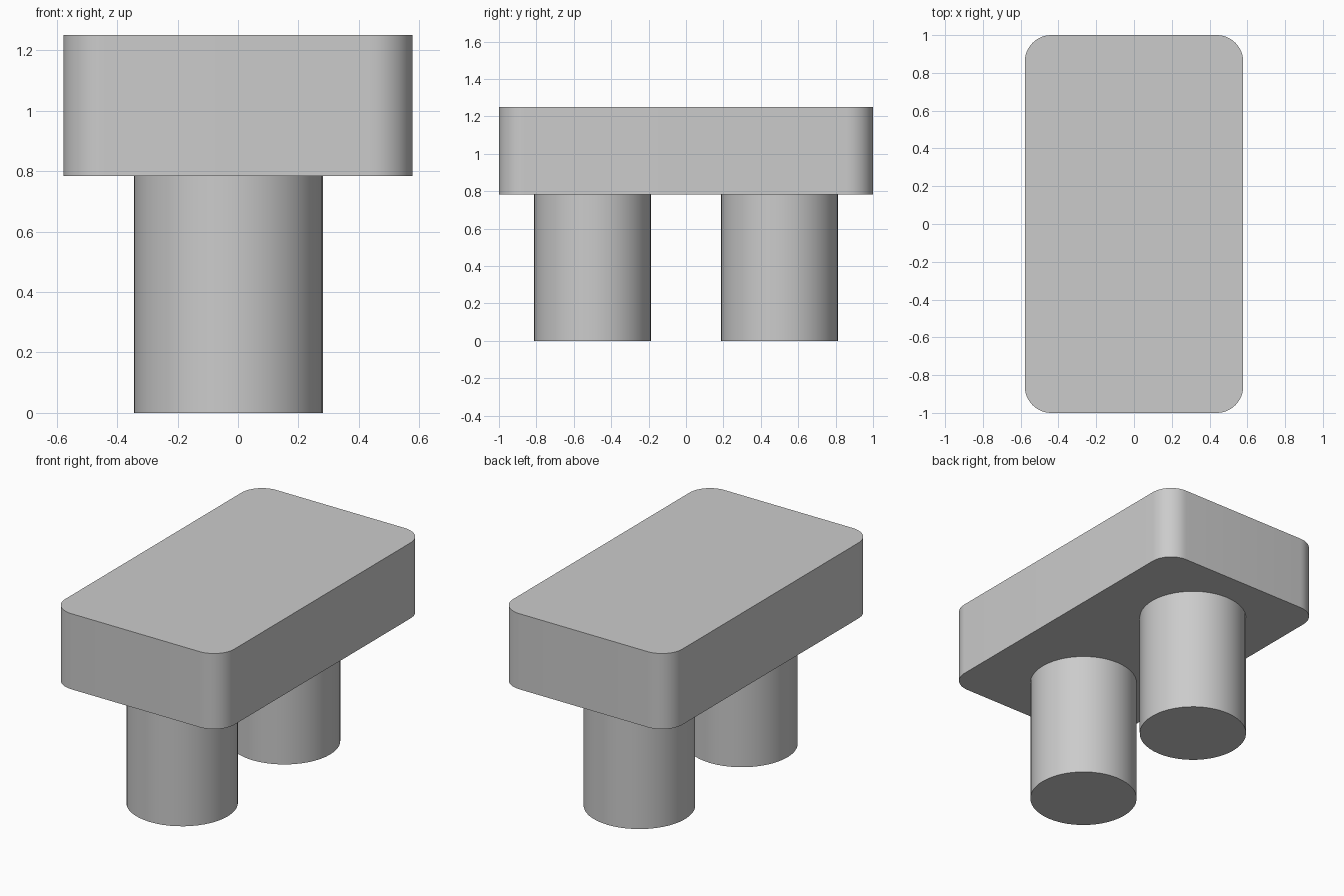
import bpy, bmesh, math

cube = bpy.data.objects.get("Cube")
if cube:
    bpy.data.objects.remove(cube, do_unlink=True)

grey = bpy.data.materials.new("light grey")
grey.use_nodes = True
colour = (0.6, 0.6, 0.6, 1)
grey.diffuse_color = colour
grey.node_tree.nodes["Principled BSDF"].inputs["Base Color"].default_value = colour

HALF_X, HALF_Y, CORNER = 0.578, 1.0, 0.14
BLOCK_BOTTOM, TOP = 0.783, 1.25
PEG_RADIUS, PEG_X, PEG_Y = 0.3125, -0.032, 0.5


def prism(name, outline, bottom, top):
    """Extrude a counter-clockwise outline into a smooth-sided solid."""
    bm = bmesh.new()
    base = bm.faces.new([bm.verts.new((x, y, bottom)) for x, y in outline])
    lid = bmesh.ops.extrude_face_region(bm, geom=[base], use_keep_orig=True)
    verts = [g for g in lid["geom"] if isinstance(g, bmesh.types.BMVert)]
    bmesh.ops.translate(bm, verts=verts, vec=(0, 0, top - bottom))
    bmesh.ops.recalc_face_normals(bm, faces=bm.faces)
    mesh = bpy.data.meshes.new(name)
    bm.to_mesh(mesh)
    bm.free()
    mesh.materials.append(grey)
    obj = bpy.data.objects.new(name, mesh)
    bpy.context.collection.objects.link(obj)
    bpy.ops.object.select_all(action="DESELECT")
    obj.select_set(True)
    bpy.context.view_layer.objects.active = obj
    bpy.ops.object.shade_smooth_by_angle(angle=math.radians(30))
    return obj


def arc(cx, cy, radius, start, sweep, count):
    """Points evenly spaced along an arc, in degrees."""
    angles = [math.radians(start + sweep * i / count) for i in range(count + 1)]
    return [(cx + radius * math.cos(a), cy + radius * math.sin(a)) for a in angles]


# Block with rounded upright corners
outline = []
for quarter, (sx, sy) in enumerate([(1, 1), (-1, 1), (-1, -1), (1, -1)]):
    outline += arc(sx * (HALF_X - CORNER), sy * (HALF_Y - CORNER),
                   CORNER, 90 * quarter, 90, 12)
prism("block", outline, BLOCK_BOTTOM, TOP)

# Two round pegs beneath, slightly off centre
for name, side in (("front_peg", -1), ("back_peg", 1)):
    circle = arc(PEG_X, side * PEG_Y, PEG_RADIUS, 0, 360, 48)[:-1]
    prism(name, circle, 0, BLOCK_BOTTOM)
